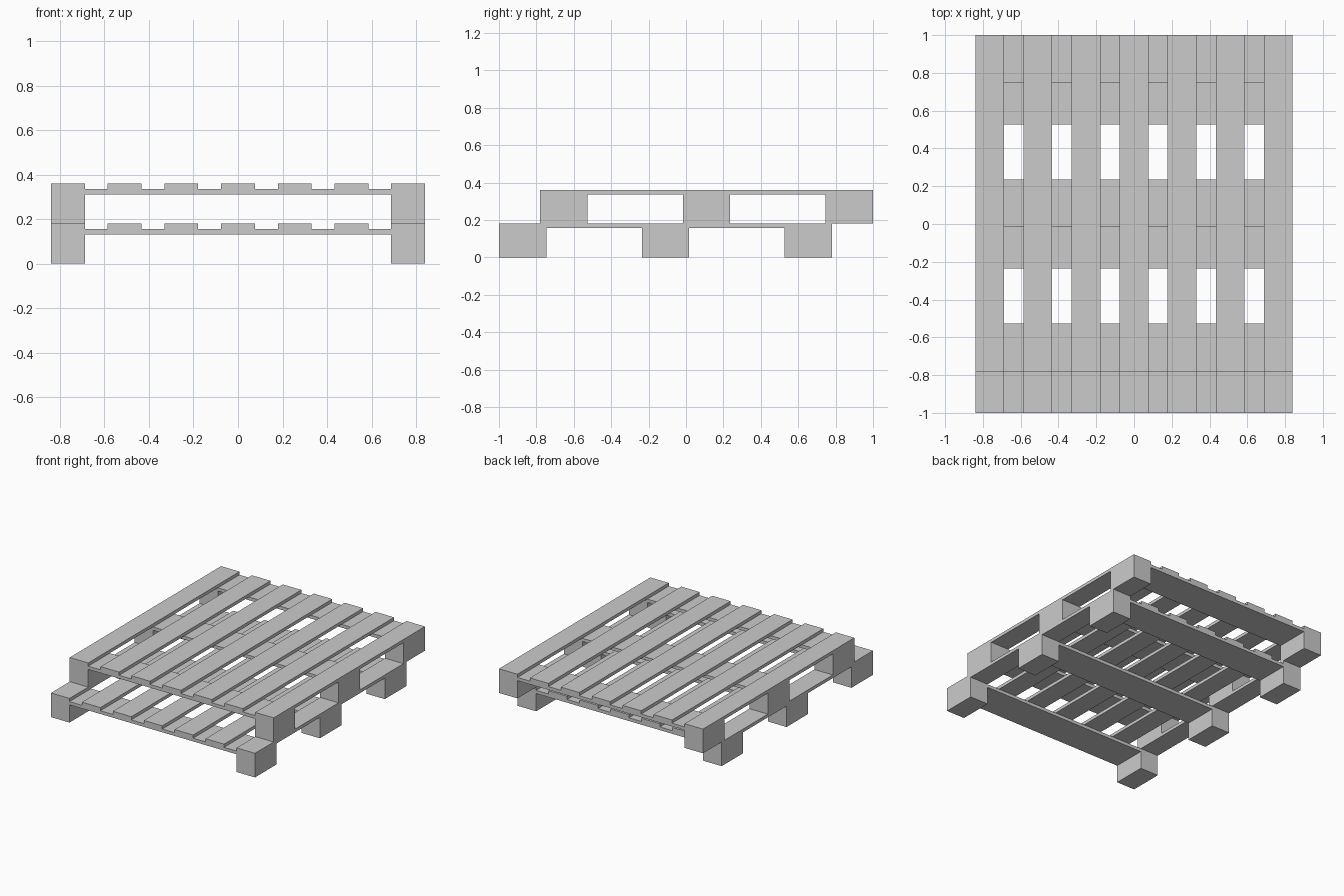
import bpy
import bmesh

if "Cube" in bpy.data.objects:
    bpy.data.objects.remove(bpy.data.objects["Cube"])

L, HALF_W = 1.78, 0.84        # pallet length, half width
BLOCK, BOARD = 0.253, 0.152   # block depth, board width
H, T = 0.18, 0.024            # pallet height, board thickness
STARTS = [0, (L - BLOCK) / 2, L - BLOCK]


def extrude_profile(name, profile, x0, x1):
    """Extrude a closed (y, z) profile along x."""
    bm = bmesh.new()
    face = bm.faces.new([bm.verts.new((x0, y, z)) for y, z in profile])
    out = bmesh.ops.extrude_face_region(bm, geom=[face])
    moved = [v for v in out["geom"] if isinstance(v, bmesh.types.BMVert)]
    bmesh.ops.translate(bm, vec=(x1 - x0, 0, 0), verts=moved)
    bmesh.ops.recalc_face_normals(bm, faces=bm.faces)
    mesh = bpy.data.meshes.new(name)
    bm.to_mesh(mesh)
    bm.free()
    ob = bpy.data.objects.new(name, mesh)
    bpy.context.collection.objects.link(ob)


def board(name, x0, x1, y0, y1, z0, z1):
    extrude_profile(name, [(y0, z0), (y1, z0), (y1, z1), (y0, z1)], x0, x1)


def pallet(level, y, z):
    # Side runners: edge board with three feet
    profile = [(y + L, z + H), (y, z + H)]
    for i, s in enumerate(STARTS):
        if i > 0:
            profile.append((y + s, z + H - T))
        profile += [(y + s, z), (y + s + BLOCK, z)]
        if i < 2:
            profile.append((y + s + BLOCK, z + H - T))
    extrude_profile(level + "_left_runner", profile, -HALF_W, -HALF_W + BOARD)
    extrude_profile(level + "_right_runner", profile, HALF_W - BOARD, HALF_W)

    # Deck slats
    pitch = (2 * HALF_W - BOARD) / 6
    for i in range(-2, 3):
        board(f"{level}_deck_slat_{i + 3}", i * pitch - BOARD / 2, i * pitch + BOARD / 2,
              y, y + L, z + H - T, z + H)

    # Cross boards under the slats, between the runners
    for i, s in enumerate(STARTS):
        board(f"{level}_cross_board_{i + 1}", -HALF_W + BOARD, HALF_W - BOARD,
              y + s, y + s + BLOCK, z + H - 2 * T, z + H - T)


pallet("lower", -1.0, 0.0)
pallet("upper", 1.0 - L, H)
